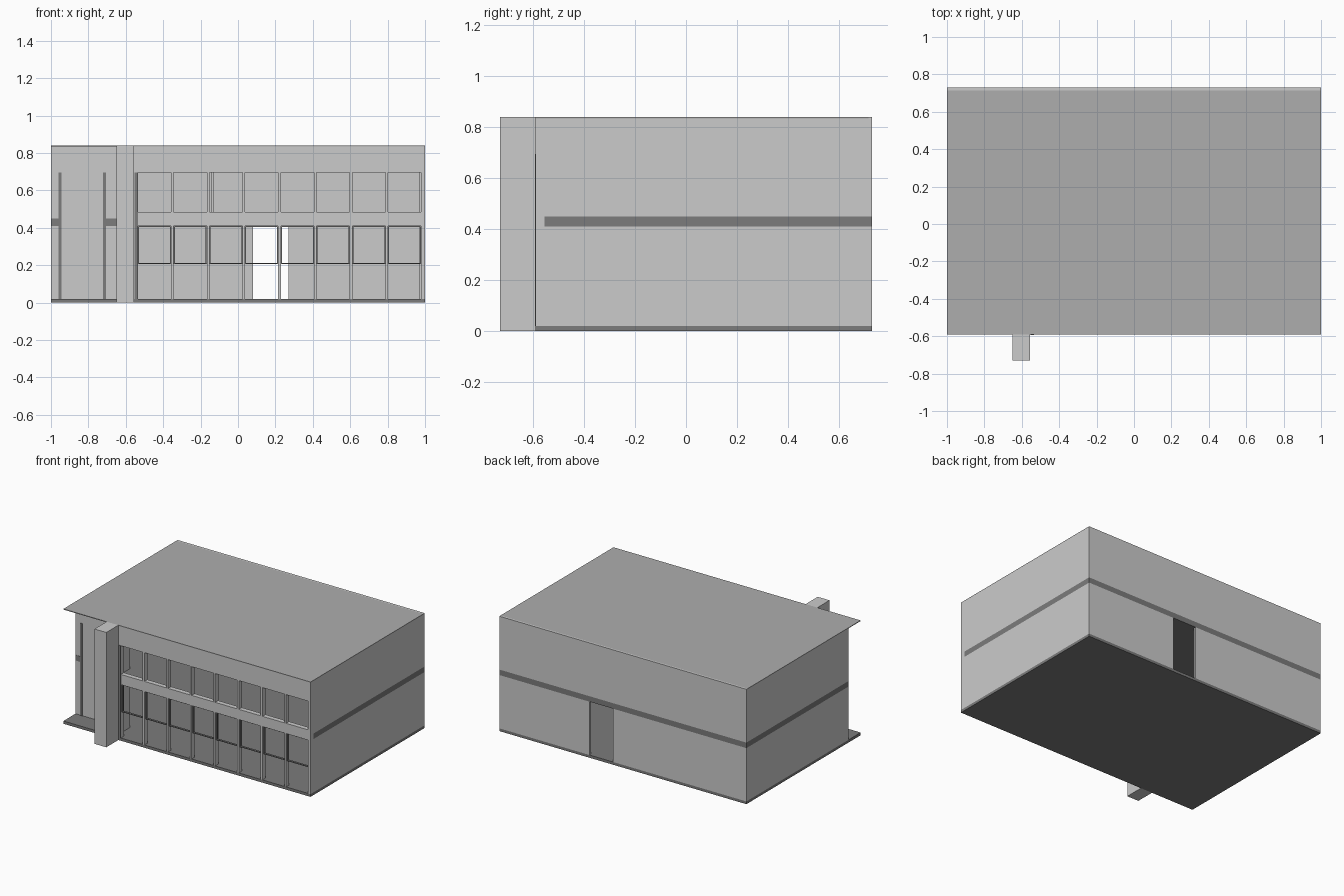
import bpy, bmesh

if "Cube" in bpy.data.objects:
    bpy.data.objects.remove(bpy.data.objects["Cube"])


def material(name, v):
    m = bpy.data.materials.new(name)
    m.diffuse_color = (v, v, v, 1)
    m.use_nodes = True
    m.node_tree.nodes["Principled BSDF"].inputs["Base Color"].default_value = m.diffuse_color
    return m


DARK = material("dark_grey", 0.2)
ROOF = material("roof_grey", 0.42)


def boxes(name, parts, mat=None):
    """One object from (x0, x1, y0, y1, z0, z1) boxes."""
    bm = bmesh.new()
    for x0, x1, y0, y1, z0, z1 in parts:
        r = bmesh.ops.create_cube(bm, size=1)
        for v in r["verts"]:
            v.co = (x1 if v.co.x > 0 else x0,
                    y1 if v.co.y > 0 else y0,
                    z1 if v.co.z > 0 else z0)
    me = bpy.data.meshes.new(name)
    bm.to_mesh(me)
    bm.free()
    ob = bpy.data.objects.new(name, me)
    bpy.context.collection.objects.link(ob)
    if mat:
        me.materials.append(mat)
    return ob


FRONT, BACK, RECESS = -0.59, 0.73, -0.45   # facade planes
INNER = -0.555                             # inside of front wall
F0, F1, S0, S1, TOP = 0.0, 0.02, 0.41, 0.45, 0.835
W0, W1 = 0.485, 0.695                      # upper window sill and head
LEFT = -0.6                                # left end of glazed facade

# Ground slab, upper floor slab showing through the walls, and roof
boxes("ground_slab", [(-1, 1, FRONT, BACK, F0, F1)], DARK)
boxes("upper_floor", [(-1, 1, RECESS + 0.03, BACK, S0, S1),
                      (LEFT + 0.02, 1, INNER, RECESS + 0.03, S0, S1),
                      (-1, -0.96, RECESS - 0.002, RECESS + 0.03, S0, S1),
                      (-0.705, LEFT, RECESS - 0.002, RECESS + 0.03, S0, S1)], DARK)
boxes("roof", [(-1, 1, FRONT, 0.715, TOP, 0.84)], ROOF)

# Side walls, one piece per storey; the right one closes the front corner
boxes("left_wall", [(-1, -0.97, RECESS, 0.715, a, b) for a, b in ((F1, S0), (S1, TOP))])
boxes("right_wall", [(0.97, 1, INNER, 0.715, a, b) for a, b in ((F1, S0), (S1, TOP))])

# Back wall with an open doorway
boxes("back_wall", [(-1, 0.08, 0.715, BACK, F1, S0),
                    (0.27, 1, 0.715, BACK, F1, S0),
                    (-1, 1, 0.715, BACK, S1, 0.84)])

# Recessed entrance wall, its return, and dark vertical trims
boxes("entrance_wall", [(-0.97, LEFT, RECESS, RECESS + 0.03, F1, TOP),
                        (LEFT, LEFT + 0.02, INNER, RECESS + 0.03, F1, TOP)])
boxes("entrance_trim", [(x, x + 0.016, RECESS - 0.004, RECESS + 0.01, F1, W1)
                        for x in (-0.96, -0.721)], DARK)

# Front facade: top band, middle band and mullions
boxes("front_bands", [(LEFT, 1, FRONT, INNER, W1, TOP),
                      (LEFT, 1, FRONT, INNER, S0, W0)])
PITCH, X0 = 0.191, -0.535
bars = [(LEFT, X0), (X0 + 8 * PITCH - 0.014, 1)]
bars += [(X0 + i * PITCH - 0.014, X0 + i * PITCH) for i in range(1, 8)]
boxes("mullions", [(a, b, FRONT, INNER, z0, z1) for a, b in bars
                   for z0, z1 in ((F1, S0), (W0, W1))])
boxes("facade_trim", [(-0.553, X0, FRONT - 0.003, FRONT + 0.01, F1, W1)], DARK)

# Thin dark frames of the ground floor panes
frames = []
t, ya, yb = 0.006, -0.58, -0.565
for i in range(8):
    a = X0 + i * PITCH
    b = a + PITCH - 0.014
    frames += [(a, b, ya, yb, 0.206, 0.206 + t), (a, b, ya, yb, S0 - t, S0),
               (a, a + t, ya, yb, 0.206 + t, S0 - t),
               (b - t, b, ya, yb, 0.206 + t, S0 - t)]
boxes("pane_frames", frames, DARK)

# Tall pillar by the entrance, and an upper interior partition
boxes("pillar", [(-0.65, -0.555, -0.73, FRONT, 0, 0.84)])
boxes("partition", [(-0.145, -0.13, 0.1, 0.715, S1, TOP)])
